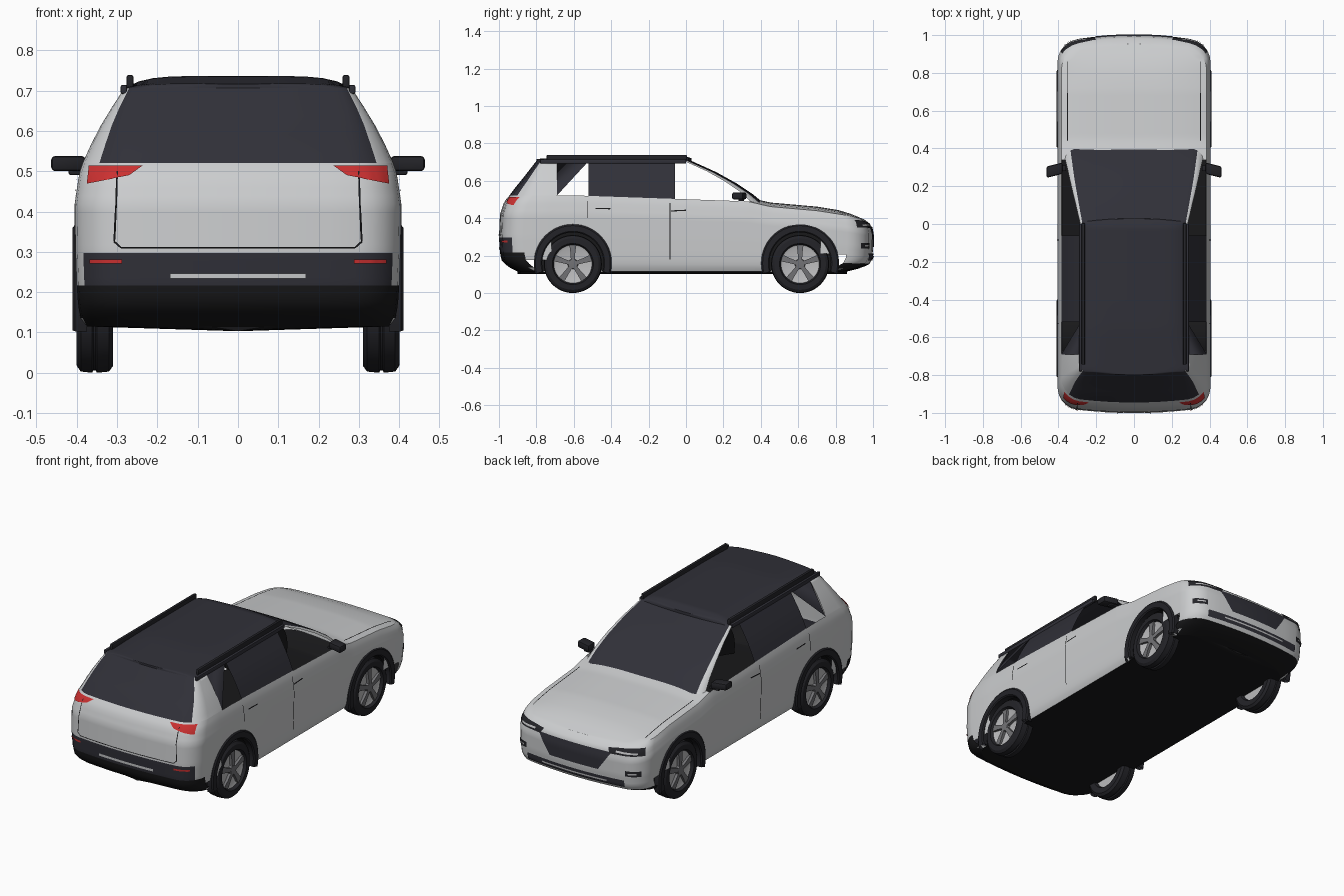
import bpy, bmesh, math
from mathutils import Vector
from mathutils.bvhtree import BVHTree

if "Cube" in bpy.data.objects:
    bpy.data.objects.remove(bpy.data.objects["Cube"])

COLORS = {"body_silver": (.60, .61, .62), "dark_glass": (.030, .030, .040), "black_plastic": (.009, .009, .010),
          "tyre_rubber": (.017, .017, .021), "rim_light": (.50, .50, .51), "spoke_grey": (.17, .17, .18),
          "lamp_red": (.60, .03, .03)}
MATS = {}
for n, c in COLORS.items():
    MATS[n] = bpy.data.materials.new(n)
    MATS[n].diffuse_color = (*c, 1)


def finish(name, bm, mats, mirror=True):
    bmesh.ops.remove_doubles(bm, verts=bm.verts, dist=1e-5)
    bmesh.ops.recalc_face_normals(bm, faces=bm.faces)
    me = bpy.data.meshes.new(name)
    bm.to_mesh(me)
    ob = bpy.data.objects.new(name, me)
    bpy.context.collection.objects.link(ob)
    for m in mats:
        me.materials.append(MATS[m])
    if mirror:
        ob.modifiers.new("mirror", "MIRROR")
    return ob


def grid(bm, rows, rule=lambda i, j, c: 0):
    """Skin rows of points; rule gives the material of each face, -1 leaves it open."""
    vs = [[bm.verts.new(p) for p in r] for r in rows]
    for i in range(len(vs) - 1):
        for j in range(len(vs[0]) - 1):
            q = [vs[i][j], vs[i][j + 1], vs[i + 1][j + 1], vs[i + 1][j]]
            m = rule(i, j, sum((v.co for v in q), Vector()) / 4)
            if m >= 0:
                bm.faces.new(q).material_index = m


def lerp(tab, t):
    """Interpolate a table of (key, values...)."""
    for a, b in zip(tab, tab[1:]):
        if t <= b[0]:
            f = max(0, (t - a[0]) / (b[0] - a[0]))
            return [p + (q - p) * f for p, q in zip(a[1:], b[1:])]
    return list(tab[-1][1:])


def outline(hw, yr, yf, rr, rf, cr, cf, mids, n=5):
    """Right half of a rounded plan shape, rear centre to front centre."""
    flat = [0, .25, .5, .75]
    arc = [math.pi / 2 * k / n for k in range(n + 1)]
    rear = [(f * (hw - rr), yr) for f in flat]
    rear += [(hw - rr + rr * math.sin(a), yr + rr - rr * math.cos(a)) for a in arc]
    front = [(hw - rf + rf * math.cos(a), yf - rf + rf * math.sin(a)) for a in arc]
    front += [(f * (hw - rf), yf) for f in reversed(flat)]
    return ([(x, y + cr * (x / hw) ** 2) for x, y in rear] + [(hw, y) for y in mids]
            + [(x, y - cf * (x / hw) ** 2) for x, y in front])


BELT = [(-1, .52), (-.6, .522), (.33, .49), (.45, .462), (.7, .44), (.88, .412), (1, .38)]
ZB = .115
AXLES = (-.605, .61)


def belt(y):
    return lerp(BELT, y)[0]


# Lower body shell: stacked outlines from the sill up to the beltline
SIDE = [(0, .380, -.90, .86), (.06, .392, -.95, .93), (.14, .397, -.985, .98), (.25, .400, -.995, .995),
        (.45, .403, -1, 1), (.75, .405, -.995, 1), (.9, .396, -.975, .992), (.96, .391, -.96, .98), (1, .385, -.945, .955)]
mids = [-.72 + .02 * k for k in range(73)]
rows = []
for k in range(21):
    t = k / 20
    hw, yr, yf = lerp(SIDE, t)
    rows.append([(x, y, ZB + t * (belt(y) - ZB)) for x, y in outline(hw, yr, yf, .1, .1, .03, .04, mids)])


def body_rule(i, j, c):
    if any(math.hypot(c.y - a, c.z - .16) < .185 for a in AXLES) and c.x > .37:
        return -1
    if c.y < -.82 and i < 5:
        return 2
    if c.y < -.935 and i < 9:
        return 1
    return 2 if c.y > .8 and i < 3 else 0


bm = bmesh.new()
grid(bm, rows, body_rule)
# Hood, crowned toward the middle
hood = [p for p in rows[-1] if p[1] > .34]
US = [k / 8 for k in range(9)]
grid(bm, [[(x * (1 - u), y, z + .022 * (1 - (1 - u) ** 3) * min(1, max(0, .96 - y) / .15)) for u in US]
          for x, y, z in hood])
body = finish("body_shell", bm, ["body_silver", "dark_glass", "black_plastic"])
tree = BVHTree.FromBMesh(bm)

# Floor pan
bm = bmesh.new()
grid(bm, [[(x, y, z), (0, y, z - .012)] for x, y, z in rows[0]])
finish("floor_pan", bm, ["black_plastic"])

# Cabin: pillars, windscreen, rear glass and rear door glass; front door windows are open
CAB = [(0, .385, -.945, .43, .1, .06), (.25, .364, -.91, .36, .085, .05), (.5, .34, -.872, .27, .065, .04),
       (.75, .312, -.836, .162, .045, .03), (1, .282, -.80, .03, .03, .02)]
cmids = [-.69, -.52, -.06]
base = outline(.385, -.945, .43, .1, .06, .03, .02, cmids)
cab = []
for k in range(9):
    v = k / 8
    hw, yr, yf, rr, rf = lerp(CAB, v)
    o = outline(hw, yr, yf, rr, rf, .03 - .01 * v, .02, cmids)
    cab.append([(x * (1 - .07 * min(1, max(0, y) / .42) ** 2), y, belt(b[1]) + v * (.706 - belt(b[1])))
                for (x, y), b in zip(o, base)])


def cab_rule(i, j, c):
    if j < 6 or j == 11 or j > 15:
        return 1
    return -1 if j in (10, 12) else 0


bm = bmesh.new()
grid(bm, cab, cab_rule)
# Half-filled quarter window
f = bm.faces.new([bm.verts.new(p) for p in (cab[0][10], cab[-1][10], cab[-1][11])])
f.material_index = 1
finish("cabin", bm, ["body_silver", "dark_glass"])

# Roof panel, slightly crowned
ring = cab[-1]
dense = []
for a, b in zip(ring, ring[1:]):
    dense += [tuple(Vector(a).lerp(Vector(b), k / 4)) for k in range(4)]
dense.append(ring[-1])
bm = bmesh.new()
grid(bm, [[(x * (1 - u), y, z + .030 * (1 - (1 - u) ** 6)
            * min(1, .35 + max(0, y + .8) / .4, .5 + max(0, .03 - y) / .1)) for u in US] for x, y, z in dense])
finish("roof", bm, ["dark_glass"])


def box(name, size, loc, mat, bevel=.006, slant=0):
    bm = bmesh.new()
    bmesh.ops.create_cube(bm, size=1)
    for v in bm.verts:
        v.co = Vector([c * s + l for c, s, l in zip(v.co, size, loc)])
        v.co.y -= slant * (v.co.x - loc[0])
    bmesh.ops.bevel(bm, geom=bm.edges, offset=bevel, segments=2, affect="EDGES", profile=.5)
    return finish(name, bm, [mat])


# Roof rails, rear spoiler and door mirrors
box("roof_rail", (.018, .75, .034), (.268, -.37, .722), "tyre_rubber")
box("roof_edge", (.016, .78, .022), (.283, -.39, .703), "dark_glass", .004)
box("mirror_housing", (.085, .06, .038), (.421, .285, .519), "tyre_rubber", .010, .25)
box("mirror_arm", (.06, .03, .014), (.39, .295, .498), "tyre_rubber", .004)


def decal(name, quad, axis, sign, mat, nu=12, nv=4):
    """Thin plate laid on the body; quad is given in the two axes other than the ray axis."""
    a, b, c, d = [Vector(q) for q in quad]
    keep = [k for k in range(3) if k != axis]
    ray = Vector((0, 0, 0))
    ray[axis] = -sign
    bm = bmesh.new()
    pts = []
    for i in range(nv + 1):
        row = []
        for j in range(nu + 1):
            p = a.lerp(b, j / nu).lerp(d.lerp(c, j / nu), i / nv)
            o = Vector((0, 0, 0))
            o[axis] = 2 * sign
            o[keep[0]], o[keep[1]] = p
            hit, no = tree.ray_cast(o, ray)[:2]
            if hit is None:
                hit, no = Vector((9, 9, 9)), Vector((0, 0, 1))
            elif no.dot(ray) > 0:
                no = -no
            row.append(hit + no * .004)
        pts.append(row)
    grid(bm, pts, lambda i, j, c: 0 if max(abs(c.x), abs(c.y)) < 1.2 else -1)
    return finish(name, bm, [mat])


def line(name, p, q, axis, sign, w=.004):
    p, q = Vector(p), Vector(q)
    s = (q - p).normalized().orthogonal() * w / 2
    decal(name, (p - s, q - s, q + s, p + s), axis, sign, "black_plastic", 14, 1)


def rect(a0, a1, b0, b1):
    return (a0, b0), (a1, b0), (a1, b1), (a0, b1)


# Rear lamps, reflectors and bumper strip
decal("tail_lamp", ((.27, .488), (.372, .468), (.368, .512), (.237, .511)), 1, -1, "lamp_red")
decal("rear_reflector", rect(.288, .365, .271, .281), 1, -1, "lamp_red")
decal("rear_strip", rect(0, .168, .234, .247), 1, -1, "body_silver")

# Front grille, headlamps, intake and fog lamps
decal("grille", ((0, .245), (.15, .245), (.225, .352), (0, .352)), 1, 1, "dark_glass", 12, 8)
decal("headlamp", ((.215, .345), (.385, .35), (.378, .388), (.20, .372)), 1, 1, "tyre_rubber", 16, 6)
decal("front_intake", rect(0, .30, .175, .212), 1, 1, "dark_glass")
decal("fog_lamp", rect(.305, .375, .238, .268), 1, 1, "tyre_rubber")
for nm, z, x0, x1 in (("headlamp_bar", .362, .25, .36), ("fog_lamp_bar", .253, .32, .36), ("intake_bar", .193, 0, .20)):
    ob = decal(nm, rect(x0, x1, z - .004, z + .004), 1, 1, "rim_light")
    for v in ob.data.vertices:
        v.co.y += .004

# Panel gaps and door handles
line("tailgate_gap_low", (0, .310), (.29, .310), 1, -1)
line("tailgate_gap_corner", (.29, .310), (.306, .325), 1, -1)
line("tailgate_gap_side", (.306, .325), (.298, .510), 1, -1)
line("door_gap_front", (-.085, .18), (-.085, .48), 0, 1)
line("door_gap_rear", (-.525, .40), (-.525, .49), 0, 1)
line("front_handle", (-.08, .438), (0, .442), 0, 1, .006)
line("rear_handle", (-.485, .452), (-.405, .450), 0, 1, .006)
line("hood_gap", (.352, .44), (.35, .86), 2, 1)


def lathe(name, prof, cy, cz, mat, a0=0, a1=360, n=48):
    """Sweep an (x, radius) profile around a sideways axis."""
    bm = bmesh.new()
    angs = [math.radians(a0 + (a1 - a0) * k / n) for k in range(n + 1)]
    grid(bm, [[(x, cy + r * math.cos(a), cz + r * math.sin(a)) for x, r in prof] for a in angs])
    return finish(name, bm, [mat])


TYRE = [(.33, .098), (.312, .105), (.310, .138), (.320, .152), (.350, .155), (.353, .149), (.359, .149), (.362, .155),
        (.390, .152), (.400, .138), (.401, .110), (.385, .102)]
for nm, cy in zip(("rear", "front"), AXLES):
    # Tyre, rim disc, hub
    lathe(nm + "_tyre", TYRE, cy, .155, "tyre_rubber")
    lathe(nm + "_rim", [(.33, 0), (.33, .1), (.386, .104), (.380, .09), (.380, 0)], cy, .155, "rim_light")
    lathe(nm + "_hub", [(.38, .028), (.396, .025), (.398, 0)], cy, .155, "spoke_grey", n=20)
    # Five tapered spokes
    bm = bmesh.new()
    for k in range(5):
        a = math.pi / 2 + k * math.tau / 5
        d, s = Vector((0, math.cos(a), math.sin(a))), Vector((0, -math.sin(a), math.cos(a)))
        sec = []
        for r, w, x in ((.015, .010, .396), (.06, .013, .395), (.102, .018, .392)):
            c = Vector((0, cy, .155)) + d * r
            sec.append([c + s * e * w + Vector((xx, 0, 0)) for e, xx in ((-1, .378), (-1, x), (1, x), (1, .378))])
        grid(bm, sec)
    finish(nm + "_spokes", bm, ["spoke_grey"])
    # Wheel well and arch trim
    lathe(nm + "_wheel_well", [(.24, 0), (.24, .172), (.39, .172)], cy, .16, "black_plastic", -15, 195)
    lathe(nm + "_arch_trim", [(.37, .164), (.404, .164), (.410, .170), (.410, .200), (.404, .208), (.375, .208)],
          cy, .16, "tyre_rubber", -16, 196)

# Smooth shading with sharp creases kept
bpy.ops.object.select_all(action="SELECT")
bpy.context.view_layer.objects.active = body
bpy.ops.object.shade_smooth_by_angle(angle=math.radians(32))

for m in bpy.data.materials:
    if m.users and not m.is_grease_pencil:
        m.use_nodes = True
        m.node_tree.nodes["Principled BSDF"].inputs["Base Color"].default_value = m.diffuse_color
